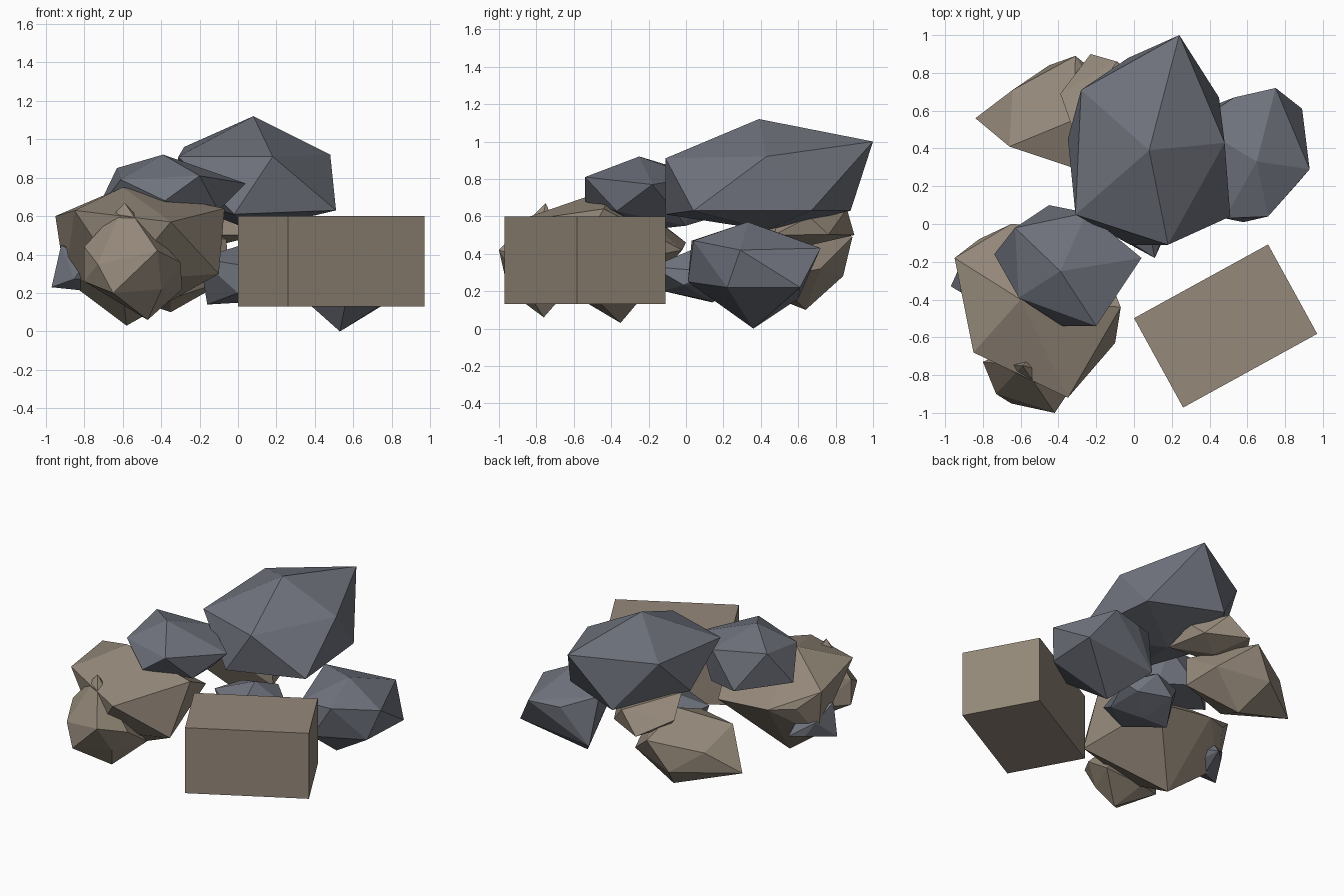
import bpy, bmesh, math
from mathutils import Vector, Matrix

start_cube = bpy.data.objects.get("Cube")
if start_cube:
    bpy.data.objects.remove(start_cube, do_unlink=True)


def make_material(name, colour):
    material = bpy.data.materials.new(name)
    material.use_nodes = True
    material.diffuse_color = (*colour, 1)
    shader = next(n for n in material.node_tree.nodes if n.type == 'BSDF_PRINCIPLED')
    shader.inputs["Base Color"].default_value = (*colour, 1)
    return material


brown = make_material("warm brown stone", (.30, .25, .195))
grey = make_material("slate grey stone", (.16, .172, .205))


def add_object(name, bm, material):
    bmesh.ops.recalc_face_normals(bm, faces=bm.faces)
    mesh = bpy.data.meshes.new(name)
    bm.to_mesh(mesh)
    bm.free()
    mesh.materials.append(material)
    obj = bpy.data.objects.new(name, mesh)
    bpy.context.collection.objects.link(obj)
    return obj


def rock(name, material, centre, size, corners):
    """Icosahedron boulder: nearest vertices are pulled out to the given corners."""
    centre, half = Vector(centre), Vector(size) / 2
    bm = bmesh.new()
    bmesh.ops.create_icosphere(bm, subdivisions=1, radius=1)
    free = list(bm.verts)
    for corner in map(Vector, corners):
        direction = Vector(o / h for o, h in zip(corner - centre, half))
        vert = max(free, key=lambda v: v.co.dot(direction))
        free.remove(vert)
        vert.co = corner
    # Untouched vertices stay slightly inside the overall size
    for vert in free:
        vert.co = centre + Vector(c * h * .88 for c, h in zip(vert.co, half))
    # Rebuild the facets as a clean convex stone
    bmesh.ops.delete(bm, geom=bm.edges[:], context='EDGES_FACES')
    bmesh.ops.convex_hull(bm, input=bm.verts[:])
    loose = [v for v in bm.verts if not v.link_faces]
    bmesh.ops.delete(bm, geom=loose, context='VERTS')
    return add_object(name, bm, material)


# Upper grey boulders
rock("large_top_boulder", grey, (.07, .43, .79), (.86, 1.1, .6), [
    (.08, .39, 1.12), (.24, 1, 1), (-.28, .71, .96), (-.31, .05, .91),
    (.18, -.11, .91), (.48, .43, .92), (.51, .04, .63), (.45, .67, .63),
    (-.03, .88, .63), (-.35, .45, .69), (-.02, -.11, .61)])
rock("small_top_boulder", grey, (-.35, -.22, .71), (.78, .65, .42), [
    (-.39, -.25, .92), (-.63, -.02, .85), (-.25, .06, .81), (.04, -.18, .77),
    (-.2, -.54, .81), (-.61, -.39, .79), (-.45, .1, .58), (-.74, -.16, .62),
    (-.38, -.54, .68), (-.2, 0, .55)])

# Lower grey boulders
rock("right_boulder", grey, (.6, .36, .29), (.66, .72, .56), [
    (.65, .33, .57), (.75, .72, .43), (.89, .61, .22), (.93, .29, .42),
    (.71, .04, .47), (.58, .01, .25), (.53, .36, 0), (.32, .53, .5),
    (.35, .6, .16), (.87, .22, .22), (.48, .03, .47), (.53, .67, .42)])
rock("centre_boulder", grey, (.02, .12, .3), (.52, .58, .34), [
    (.11, -.18, .33), (0, -.12, .2), (-.16, .14, .14), (-.2, .02, .38),
    (.05, .12, .46), (.25, .2, .3)])
rock("left_chip", grey, (-.82, -.26, .32), (.26, .34, .24), [
    (-.97, -.33, .23), (-.92, -.36, .45), (-.77, -.06, .28)])

# Brown boulders at the front
rock("large_brown_boulder", brown, (-.5, -.42, .4), (.86, .86, .7), [
    (-.6, -.4, .75), (-.95, -.18, .6), (-.85, -.68, .63), (-.07, -.44, .64),
    (-.1, -.63, .3), (-.65, 0, .46), (-.9, -.22, .27), (-.58, -.35, .03),
    (-.35, -.92, .57), (-.24, -.02, .42), (-.82, -.08, .48)])
rock("front_brown_boulder", brown, (-.55, -.78, .33), (.48, .36, .56), [
    (-.59, -.75, .67), (-.42, -1, .42), (-.65, -.95, .2), (-.8, -.73, .44),
    (-.8, -.73, .26), (-.3, -.82, .36), (-.29, -.62, .22), (-.47, -.76, .06),
    (-.73, -.9, .35)])

# Brown boulders at the back
rock("back_brown_boulder", brown, (-.42, .58, .33), (.7, .56, .46), [
    (-.84, .56, .27), (-.66, .41, .52), (-.45, .84, .28), (-.31, .89, .49),
    (-.33, .3, .5), (-.35, .64, .1), (-.32, .55, .6), (-.05, .47, .27),
    (-.1, .72, .32), (-.06, .46, .48), (-.35, .46, .17)])
rock("back_flat_stone", brown, (-.12, .66, .55), (.5, .44, .24), [
    (-.23, .9, .5), (-.39, .69, .58), (-.09, .86, .64), (-.33, .52, .7),
    (.1, .47, .5)])

# Turned rectangular block
block = bmesh.new()
bmesh.ops.create_cube(block, size=1)
block.transform(Matrix.Translation((.485, -.54, .365))
                @ Matrix.Rotation(math.radians(28.8), 4, 'Z')
                @ Matrix.Diagonal((.81, .54, .47, 1)))
add_object("rectangular_block", block, brown)
